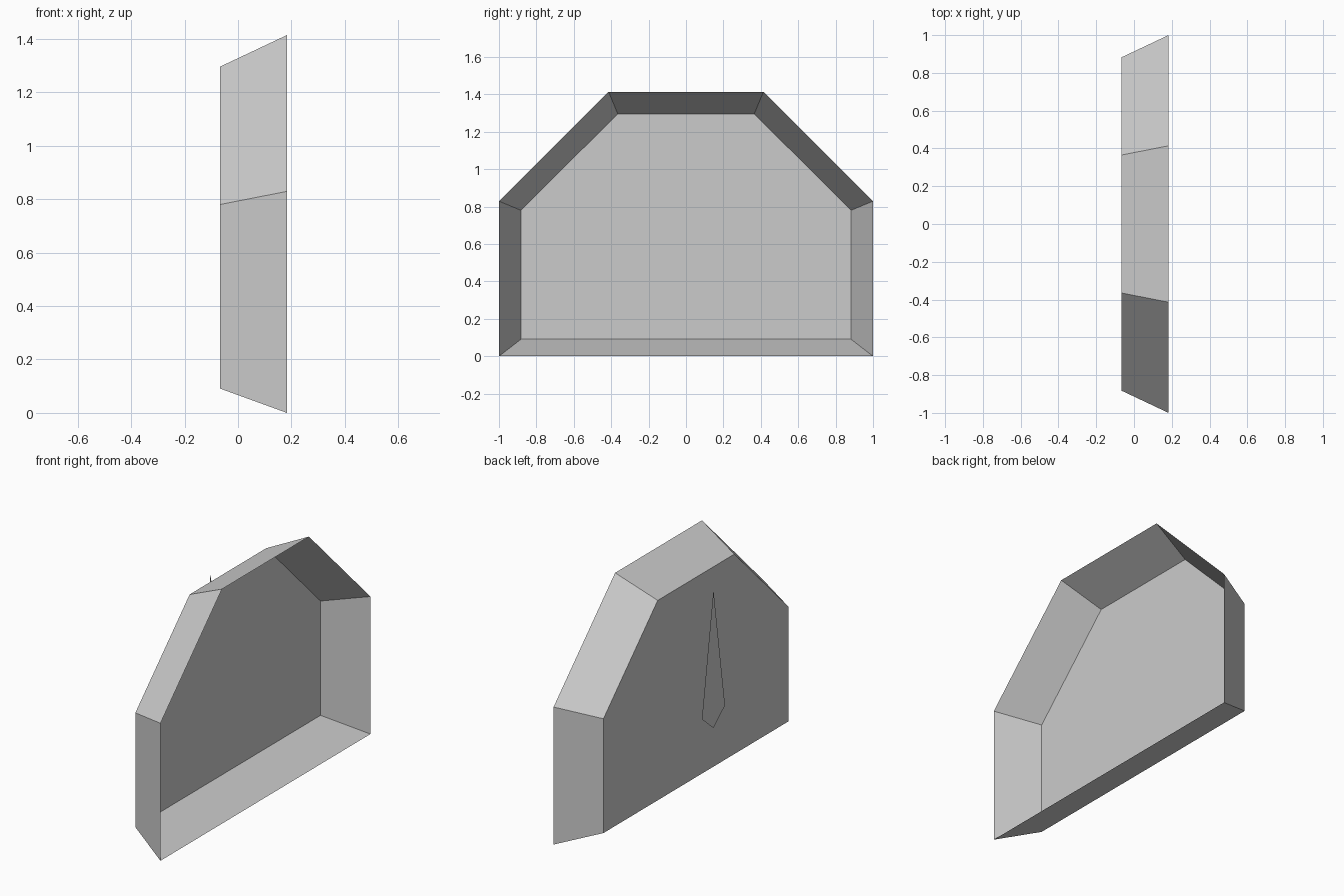
import bpy, bmesh

if "Cube" in bpy.data.objects:
    bpy.data.objects.remove(bpy.data.objects["Cube"])


def mirrored(half):
    """Full outline in the y/z plane from its +y half (points on y = 0 stay single)."""
    return half + [(-y, z) for y, z in reversed(half) if y != 0]


def make_object(name, bm):
    mesh = bpy.data.meshes.new(name)
    bm.to_mesh(mesh)
    bm.free()
    obj = bpy.data.objects.new(name, mesh)
    bpy.context.collection.objects.link(obj)
    return obj


def add_loop(bm, outline, x):
    return [bm.verts.new((x, y, z)) for y, z in outline]


# Flared tray: flat back panel with sloping walls, open on the +x side
rim = mirrored([(1.0, 0.0), (1.0, 0.829), (0.414, 1.414)])
panel = mirrored([(0.882, 0.091), (0.882, 0.78), (0.365, 1.296)])
bm = bmesh.new()
outer = add_loop(bm, rim, 0.183)
inner = add_loop(bm, panel, -0.067)
bm.faces.new(inner)
for i in range(len(outer)):
    j = (i + 1) % len(outer)
    bm.faces.new((outer[i], outer[j], inner[j], inner[i]))
bmesh.ops.recalc_face_normals(bm, faces=bm.faces)
make_object("flared_housing", bm)

# Flat needle floating behind the back panel
bm = bmesh.new()
needle = add_loop(bm, mirrored([(0.0, 0.418), (0.11, 0.513), (0.0, 1.25)]), -0.183)
face = bm.faces.new(needle)
face.normal_update()
if face.normal.x > 0:
    face.normal_flip()
make_object("needle", bm)
